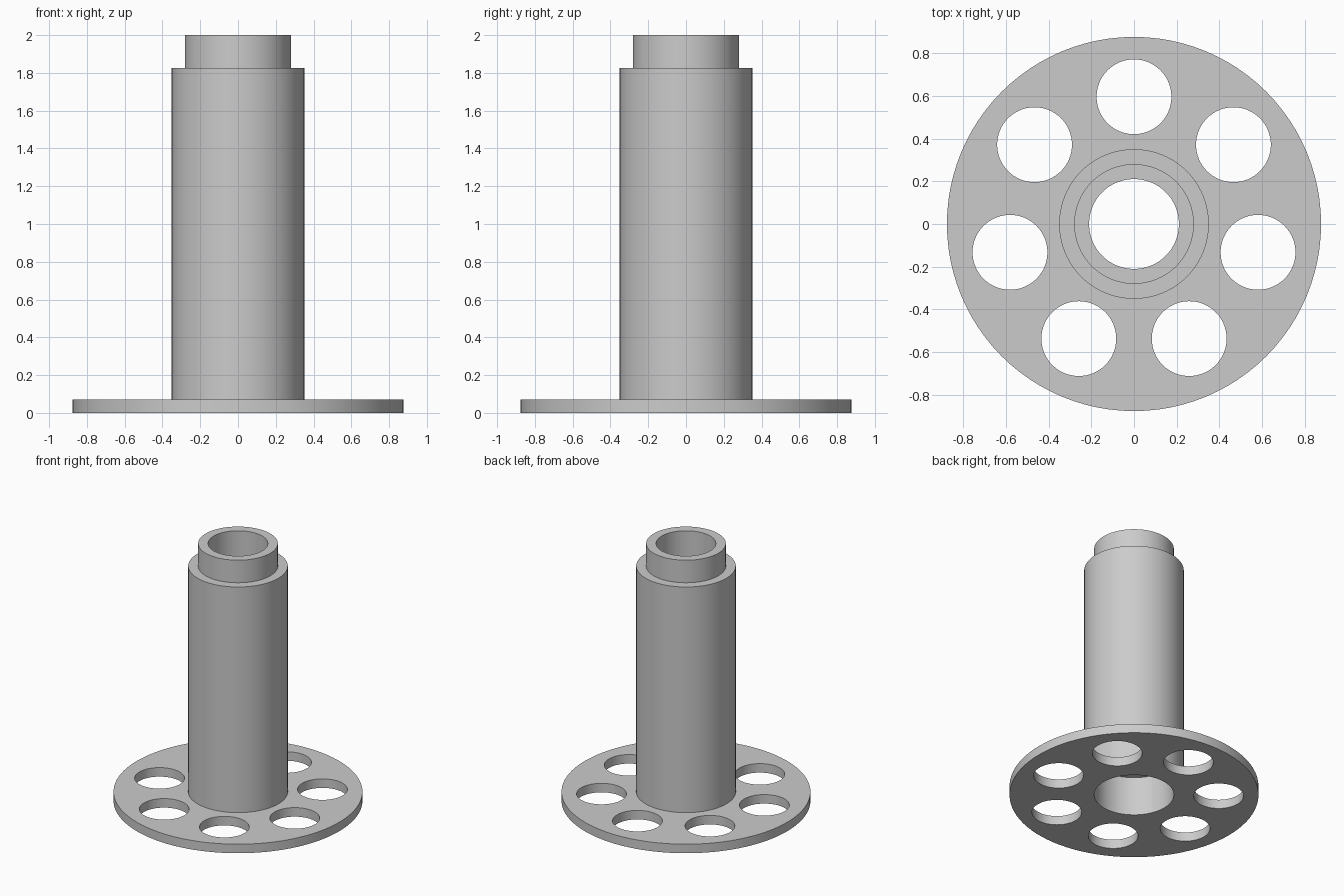
import bpy, bmesh
from math import pi, tau, sin, cos
from mathutils import Matrix, Vector

cube = bpy.data.objects.get("Cube")
if cube:
    bpy.data.objects.remove(cube, do_unlink=True)

UNIT = 2 / 57            # all sizes are whole steps of this
SEGMENTS = 96
HOLES = 7

grey = bpy.data.materials.new("plain_grey")
grey.use_nodes = True
colour = (0.6, 0.6, 0.6, 1)
grey.diffuse_color = colour
grey.node_tree.nodes["Principled BSDF"].inputs["Base Color"].default_value = colour


def finish(name, bm):
    bmesh.ops.recalc_face_normals(bm, faces=bm.faces)
    mesh = bpy.data.meshes.new(name)
    bm.to_mesh(mesh)
    bm.free()
    mesh.materials.append(grey)
    obj = bpy.data.objects.new(name, mesh)
    bpy.context.collection.objects.link(obj)
    return obj


def lathe(name, profile):
    """Revolve a closed (radius, height) outline around z."""
    bm = bmesh.new()
    rings = [[bm.verts.new((r * cos(tau * i / SEGMENTS), r * sin(tau * i / SEGMENTS), z))
              for i in range(SEGMENTS)] for r, z in profile]
    for low, high in zip(rings, rings[1:] + rings[:1]):
        for i in range(SEGMENTS):
            j = (i + 1) % SEGMENTS
            bm.faces.new((low[i], low[j], high[j], high[i]))
    return finish(name, bm)


# Stepped hollow tube with a round flange, a top spigot and a wider socket below
outline = [(8, 0), (25, 0), (25, 2), (10, 2), (10, 52), (8, 52),
           (8, 57), (6, 57), (6, 8.6), (8, 8.6)]
body = lathe("flanged_tube", [(r * UNIT, z * UNIT) for r, z in outline])

# Ring of round cutters for the flange holes
bm = bmesh.new()
for k in range(HOLES):
    spot = Matrix.Rotation(tau * k / HOLES, 4, "Z") @ Vector((0, 17 * UNIT, UNIT))
    bmesh.ops.create_cone(bm, cap_ends=True, segments=64, radius1=5 * UNIT,
                          radius2=5 * UNIT, depth=6 * UNIT,
                          matrix=Matrix.Translation(spot))
cutter = finish("flange_hole_cutter", bm)
cutter.hide_render = True

# Drill the flange, keep the result as plain mesh and drop the cutter
drill = body.modifiers.new("flange_holes", "BOOLEAN")
drill.operation = "DIFFERENCE"
drill.solver = "EXACT"
drill.object = cutter
bpy.ops.object.select_all(action="DESELECT")
body.select_set(True)
bpy.context.view_layer.objects.active = body
bpy.ops.object.modifier_apply(modifier=drill.name)
bpy.data.objects.remove(cutter, do_unlink=True)

bpy.ops.object.shade_smooth_by_angle(angle=pi / 6)
